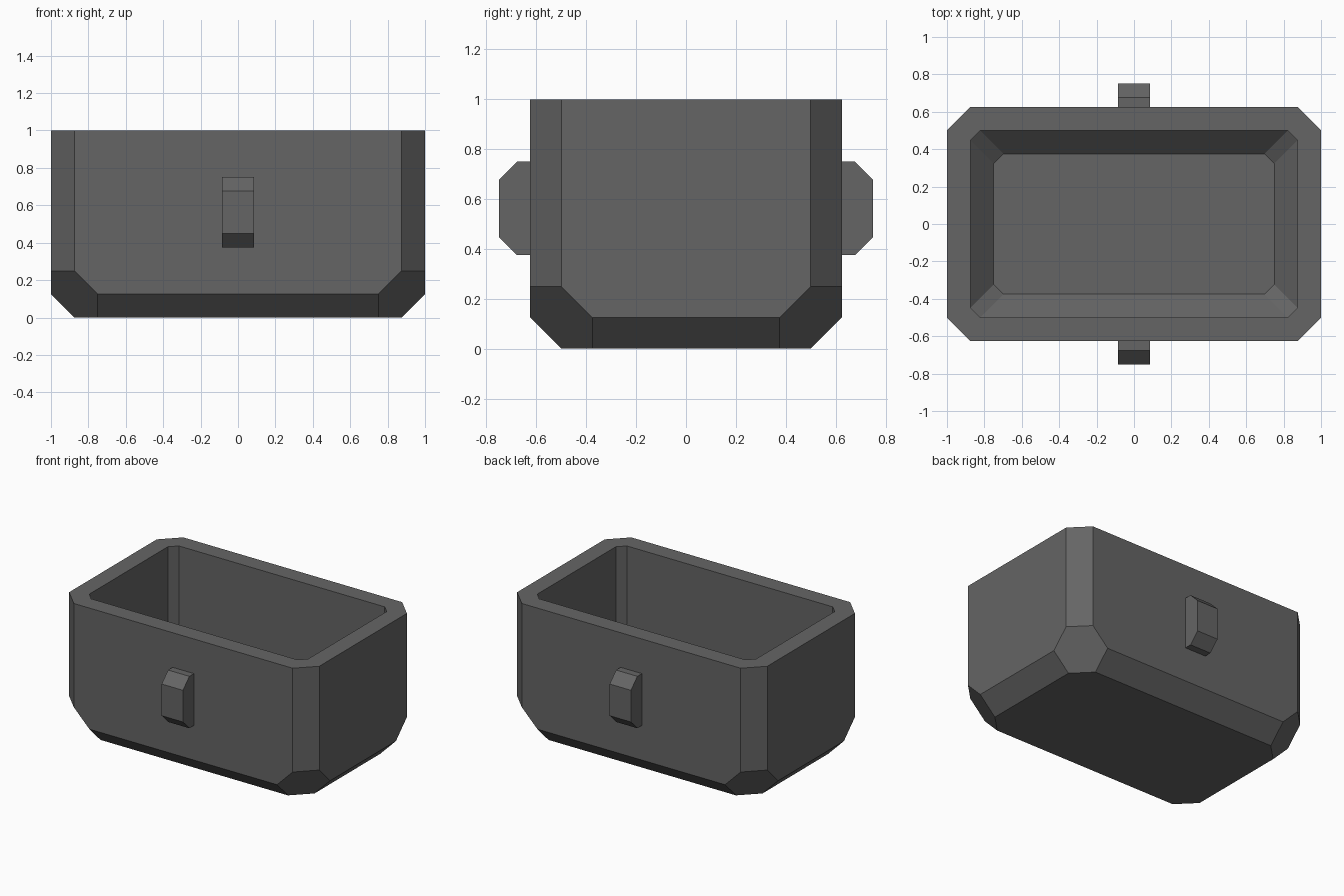
import bpy, bmesh
from math import copysign
from mathutils import Vector

if "Cube" in bpy.data.objects:
    bpy.data.objects.remove(bpy.data.objects["Cube"])

C = 0.125          # wall thickness and chamfer size
HX, HY, H = 1.0, 0.625, 1.0

dark = bpy.data.materials.new("dark_grey")
dark.diffuse_color = (0.13, 0.13, 0.13, 1)
dark.use_nodes = True
dark.node_tree.nodes["Principled BSDF"].inputs["Base Color"].default_value = dark.diffuse_color


def add_object(name, bm):
    bmesh.ops.recalc_face_normals(bm, faces=bm.faces[:])
    mesh = bpy.data.meshes.new(name)
    bm.to_mesh(mesh)
    bm.free()
    mesh.materials.append(dark)
    obj = bpy.data.objects.new(name, mesh)
    bpy.context.collection.objects.link(obj)
    return obj


def box(lo, hi):
    lo, hi = Vector(lo), Vector(hi)
    bm = bmesh.new()
    bmesh.ops.create_cube(bm, size=1)
    bmesh.ops.scale(bm, vec=hi - lo, verts=bm.verts[:])
    bmesh.ops.translate(bm, vec=(lo + hi) / 2, verts=bm.verts[:])
    return bm


def slice_off(bm, normal, point):
    """Cut away everything beyond a plane and cap the cut."""
    geom = bm.verts[:] + bm.edges[:] + bm.faces[:]
    cut = bmesh.ops.bisect_plane(bm, geom=geom, dist=1e-5, plane_co=point,
                                 plane_no=normal, clear_outer=True)["geom_cut"]
    edges = [e for e in cut if isinstance(e, bmesh.types.BMEdge)]
    bmesh.ops.contextual_create(bm, geom=edges)


# Tub: box with chamfered sides, bottom edges and bottom corners
bm = box((-HX, -HY, 0), (HX, HY, H))
for sx in (-1, 1):
    for sy in (-1, 1):
        slice_off(bm, (sx, sy, 0), (sx * HX, sy * (HY - C), 0))
for s in (-1, 1):
    slice_off(bm, (s, 0, -1), (s * (HX - C), 0, 0))
    slice_off(bm, (0, s, -1), (0, s * (HY - C), 0))
for sx in (-1, 1):
    for sy in (-1, 1):
        slice_off(bm, (sx, sy, -1), (sx * HX, sy * (HY - C), 2 * C))

# Cavity: inset the rim, drop the walls, then slope in to the floor
bmesh.ops.recalc_face_normals(bm, faces=bm.faces[:])
floor = max(bm.faces, key=lambda f: f.calc_center_median().z)
bmesh.ops.inset_region(bm, faces=[floor], thickness=C, use_even_offset=True)
for depth, inward in ((H - 2 * C, 0), (C, C)):
    new = bmesh.ops.extrude_discrete_faces(bm, faces=[floor])
    floor = new["faces"][0]
    for v in floor.verts:
        v.co -= Vector((copysign(inward, v.co.x), copysign(inward, v.co.y), depth))
add_object("tub", bm)

# Handles: chamfered lugs on front and back
for side, name in ((-1, "front_handle"), (1, "back_handle")):
    y0, y1 = sorted((side * (HY - 0.02), side * 0.75))
    bm = box((-0.085, y0, 0.375), (0.085, y1, 0.75))
    slice_off(bm, (0, side, 1), (0, side * 0.677, 0.75))
    slice_off(bm, (0, side, -1), (0, side * 0.677, 0.375))
    add_object(name, bm)
